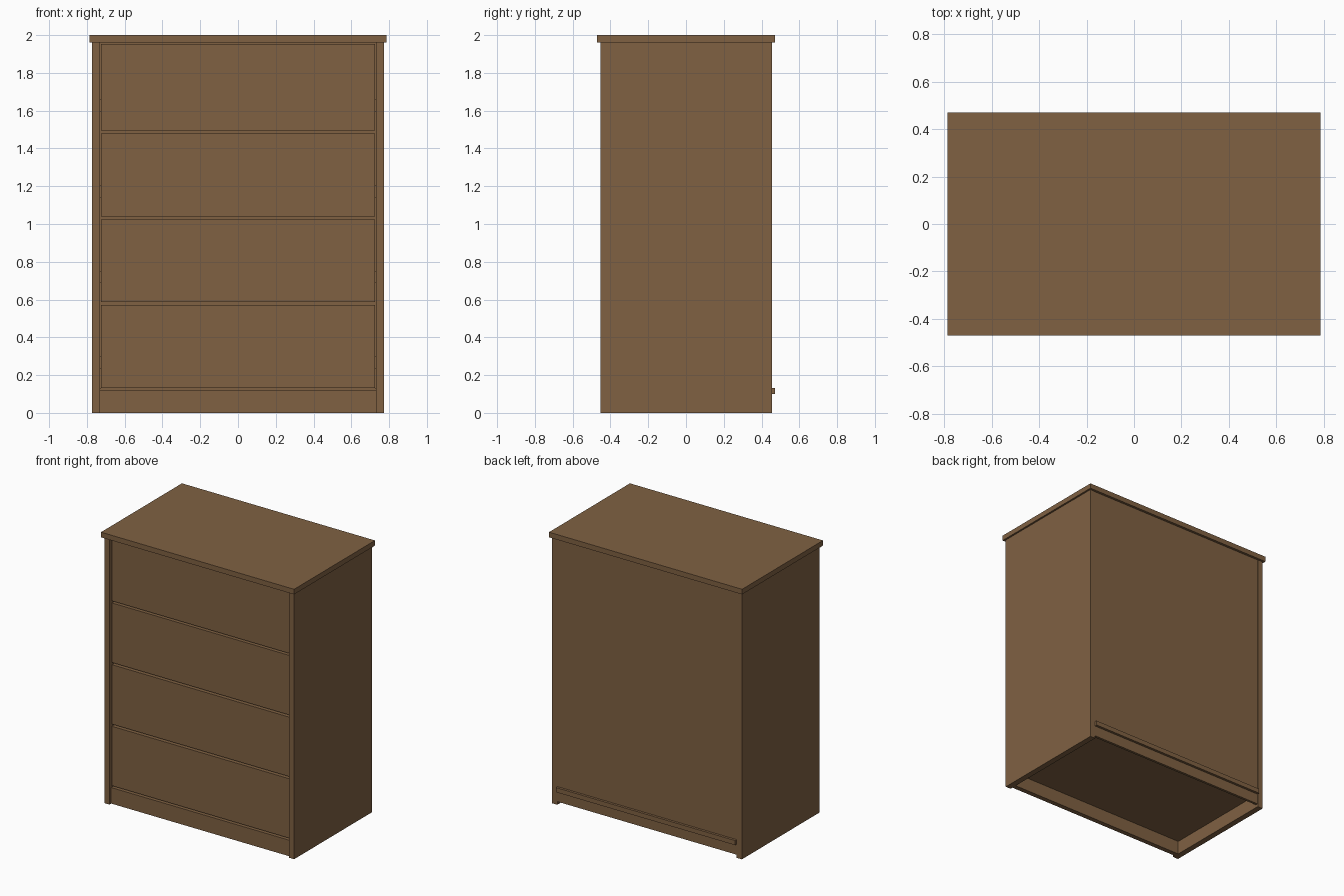
import bpy

if "Cube" in bpy.data.objects:
    bpy.data.objects.remove(bpy.data.objects["Cube"])

wood = bpy.data.materials.new("brown wood")
wood.diffuse_color = (0.215, 0.12, 0.055, 1)
wood.use_nodes = True
wood.node_tree.nodes["Principled BSDF"].inputs["Base Color"].default_value = wood.diffuse_color


def box(name, x0, x1, y0, y1, z0, z1):
    bpy.ops.mesh.primitive_cube_add(
        size=1, location=((x0 + x1) / 2, (y0 + y1) / 2, (z0 + z1) / 2))
    ob = bpy.context.object
    ob.name = name
    ob.scale = (x1 - x0, y1 - y0, z1 - z0)
    bpy.ops.object.transform_apply(location=False, rotation=False, scale=True)
    ob.data.materials.append(wood)
    return ob


OUT, INN = 0.774, 0.731      # side panel outer and inner x
FRONT, BACK = -0.452, 0.455  # carcass depth
TOP_Z = 1.962
FACE = FRONT + 0.02          # recessed plane of drawer fronts and plinth

# Carcass
box("top_board", -0.787, 0.787, -0.471, 0.471, TOP_Z, 2.0)
for s, side in ((-1, "left"), (1, "right")):
    xs = sorted((s * INN, s * OUT))
    box(side + "_side_panel", *xs, FRONT, BACK, 0, TOP_Z)
box("back_panel", -INN, INN, BACK - 0.02, BACK - 0.002, 0.022, TOP_Z)
box("plinth", -INN, INN, FACE, FACE + 0.035, 0, 0.118)
# Bottom board pokes out through the back
box("bottom_board", -INN, INN, FACE + 0.035, 0.471, 0.099, 0.133)

# Drawers: front plate plus open box behind it
bottoms = [0.133, 0.587, 1.041, 1.495]
tops = [0.571, 1.025, 1.480, 1.952]
T = 0.02
for i, (z0, z1) in enumerate(zip(bottoms, tops), 1):
    n = "drawer_%d_" % i
    box(n + "front", -0.726, 0.726, FACE, FACE + 0.04, z0, z1)
    y0, y1, zb, zt = FACE + 0.04, 0.40, z0 + 0.03, z1 - 0.06
    for s, side in ((-1, "left"), (1, "right")):
        xs = sorted((s * 0.68, s * 0.70))
        box(n + side + "_side", *xs, y0, y1, zb, zt)
        # slide runner between drawer and side panel
        xr = sorted((s * 0.70, s * INN))
        box(n + side + "_runner", *xr, y0, y1, z0 + 0.10, z0 + 0.165)
    box(n + "back", -0.68, 0.68, y1 - T, y1, zb, zt)
    box(n + "base", -0.68, 0.68, y0, y1 - T, zb, zb + T)
